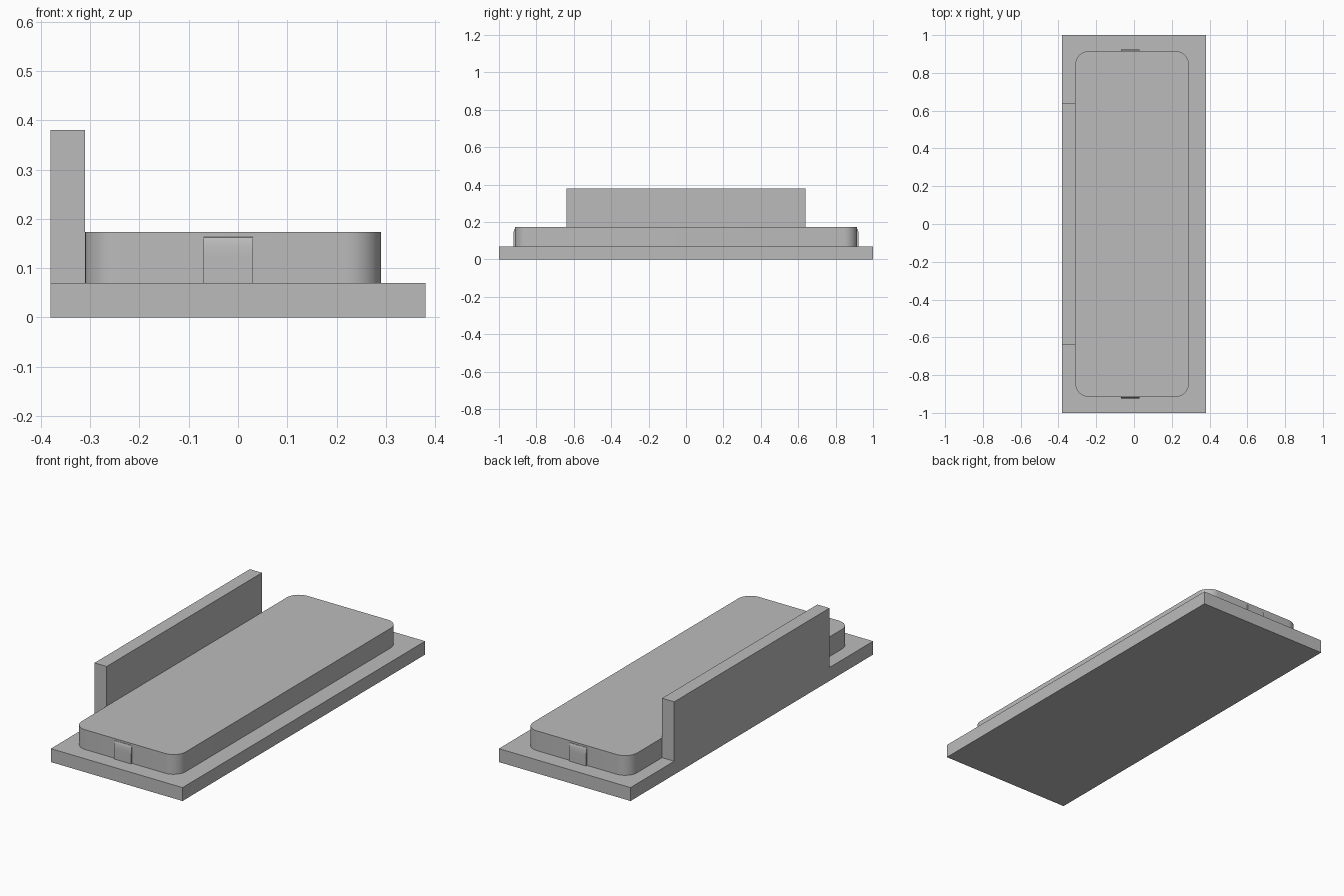
import bpy
import bmesh
import math

cube = bpy.data.objects.get("Cube")
if cube:
    bpy.data.objects.remove(cube)

grey = bpy.data.materials.new("plain grey")
grey.use_nodes = True
colour = (0.5, 0.5, 0.5, 1)
grey.diffuse_color = colour
grey.node_tree.nodes["Principled BSDF"].inputs["Base Color"].default_value = colour


def extrude(name, outline, offset, smooth=False):
    """Make a prism from a closed outline pushed along an offset."""
    bm = bmesh.new()
    face = bm.faces.new([bm.verts.new(p) for p in outline])
    result = bmesh.ops.extrude_face_region(bm, geom=[face])
    moved = [v for v in result["geom"] if isinstance(v, bmesh.types.BMVert)]
    bmesh.ops.translate(bm, verts=moved, vec=offset)
    bmesh.ops.recalc_face_normals(bm, faces=bm.faces)
    mesh = bpy.data.meshes.new(name)
    bm.to_mesh(mesh)
    bm.free()
    mesh.materials.append(grey)
    obj = bpy.data.objects.new(name, mesh)
    bpy.context.collection.objects.link(obj)
    if smooth:
        bpy.ops.object.select_all(action="DESELECT")
        obj.select_set(True)
        bpy.context.view_layer.objects.active = obj
        bpy.ops.object.shade_smooth_by_angle(angle=math.radians(30))
    return obj


def rounded_rect(x0, x1, y0, y1, z, radius, steps=12):
    """Outline of a rectangle with round corners."""
    corners = [(x1 - radius, y1 - radius), (x0 + radius, y1 - radius),
               (x0 + radius, y0 + radius), (x1 - radius, y0 + radius)]
    points = []
    for i, (cx, cy) in enumerate(corners):
        for s in range(steps + 1):
            a = (i + s / steps) * math.pi / 2
            points.append((cx + radius * math.cos(a), cy + radius * math.sin(a), z))
    return points


def box(name, x0, x1, half_y, z0, z1):
    outline = [(x0, -half_y, z0), (x1, -half_y, z0), (x1, half_y, z0), (x0, half_y, z0)]
    return extrude(name, outline, (0, 0, z1 - z0))


BASE_TOP = 0.07
SLAB_END = 0.915

# Base plate and upright side wall
box("base_plate", -0.38, 0.38, 1.0, 0, BASE_TOP)
box("side_wall", -0.38, -0.31, 0.64, BASE_TOP, 0.38)

# Raised slab with round corners
slab = rounded_rect(-0.31, 0.29, -SLAB_END, SLAB_END, BASE_TOP, 0.07)
extrude("raised_slab", slab, (0, 0, 0.103), smooth=True)

# Shallow catch on each end, curving back into the slab at its top
for name, side in (("front_catch", -1), ("back_catch", 1)):
    profile = [(SLAB_END - 0.02, BASE_TOP), (SLAB_END + 0.008, BASE_TOP)]
    for s in range(9):
        a = s / 8 * math.pi / 2
        profile.append((SLAB_END + 0.008 * math.cos(a), 0.12 + 0.043 * math.sin(a)))
    profile.append((SLAB_END - 0.02, 0.163))
    extrude(name, [(-0.07, side * y, z) for y, z in profile], (0.1, 0, 0), smooth=True)
